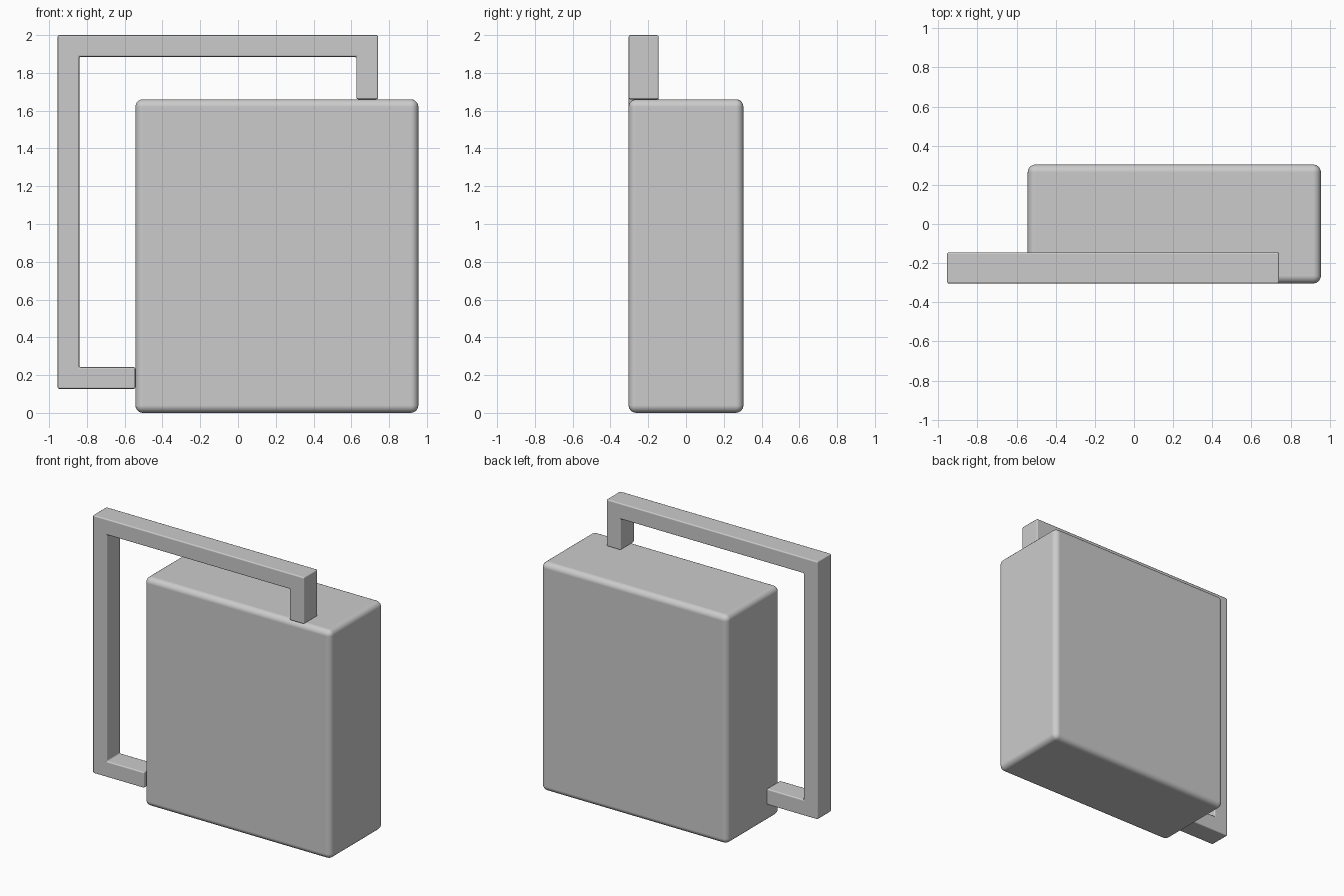
import bpy, bmesh

if "Cube" in bpy.data.objects:
    bpy.data.objects.remove(bpy.data.objects["Cube"])


def prism(name, outline, y0, y1, bevel, segments):
    """Extrude an x-z outline from y0 to y1 and round its edges."""
    bm = bmesh.new()
    face = bm.faces.new([bm.verts.new((x, y0, z)) for x, z in outline])
    ext = bmesh.ops.extrude_face_region(bm, geom=[face])
    for v in ext["geom"]:
        if isinstance(v, bmesh.types.BMVert):
            v.co.y = y1
    bmesh.ops.recalc_face_normals(bm, faces=bm.faces)
    mesh = bpy.data.meshes.new(name)
    bm.to_mesh(mesh)
    bm.free()
    obj = bpy.data.objects.new(name, mesh)
    bpy.context.collection.objects.link(obj)
    for p in mesh.polygons:
        p.use_smooth = True
    mod = obj.modifiers.new("rounded_edges", "BEVEL")
    mod.width = bevel
    mod.segments = segments
    mod.limit_method = "ANGLE"
    mod.harden_normals = True
    return obj


# Main box with rounded edges
left, right, top = -0.543, 0.955, 1.66
prism("body", [(left, 0), (right, 0), (right, top), (left, top)],
      -0.304, 0.304, 0.04, 5)

# Square-section pipe looping from the left side to the top of the box
t = 0.115
x0, x1, z0, z1 = -0.955, 0.742, 0.127, 2.0
prism("handle_frame", [
    (left, z0), (left, z0 + t), (x0 + t, z0 + t), (x0 + t, z1 - t),
    (x1 - t, z1 - t), (x1 - t, top), (x1, top), (x1, z1), (x0, z1), (x0, z0),
], -0.304, -0.145, 0.009, 2)
